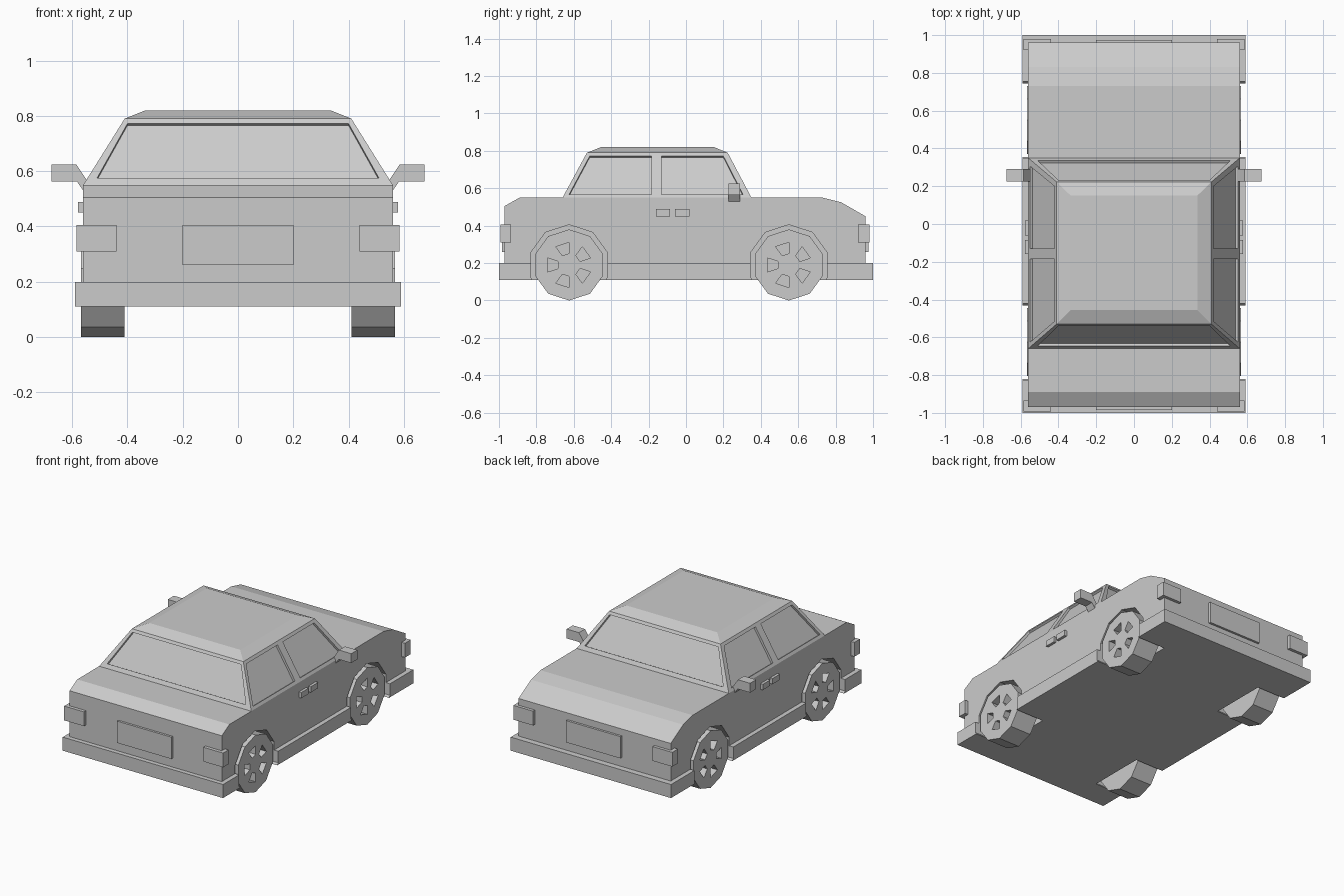
import bpy, bmesh, math
from mathutils import Vector

if "Cube" in bpy.data.objects:
    bpy.data.objects.remove(bpy.data.objects["Cube"])


def add_loft(bm, rings):
    """Closed solid through rings of equal point count."""
    vs = [[bm.verts.new(p) for p in r] for r in rings]
    n = len(vs[0])
    faces = [bm.faces.new(vs[0]), bm.faces.new(vs[-1])]
    for a, b in zip(vs, vs[1:]):
        for i in range(n):
            j = (i + 1) % n
            faces.append(bm.faces.new((a[i], a[j], b[j], b[i])))
    bmesh.ops.recalc_face_normals(bm, faces=faces)
    return faces


def finish(name, bm, mirror=False, cutter=False):
    me = bpy.data.meshes.new(name)
    bm.to_mesh(me)
    bm.free()
    ob = bpy.data.objects.new(name, me)
    bpy.context.collection.objects.link(ob)
    if mirror:
        ob.modifiers.new("mirror", 'MIRROR').use_mirror_merge = False
    if cutter:
        ob.hide_render = True
        ob.display_type = 'WIRE'
    return ob


def solid(name, ring_list, **kw):
    bm = bmesh.new()
    for rings in ring_list:
        add_loft(bm, rings)
    return finish(name, bm, **kw)


def along_x(pts, a, b):
    return [[(x, y, z) for y, z in pts] for x in (a, b)]


def along_y(pts, a, b):
    return [[(x, y, z) for x, z in pts] for y in (a, b)]


def box(x0, x1, y0, y1, z0, z1):
    return along_x([(y0, z0), (y1, z0), (y1, z1), (y0, z1)], x0, x1)


def decagon(yc, r, zc=0.19):
    return [(yc + r * math.sin(i * math.pi / 5), zc + r * math.cos(i * math.pi / 5))
            for i in range(10)]


def cut(ob, cutter):
    m = ob.modifiers.new("cut", 'BOOLEAN')
    m.operation = 'DIFFERENCE'
    m.solver = 'EXACT'
    m.object = cutter


AXLES = (-0.625, 0.55)

# Body shell and lower trim (bumpers and sills), with wheel wells cut out
body = solid("body", [along_x([(-0.97, 0.15), (-0.97, 0.505), (-0.89, 0.55), (0.73, 0.55),
                               (0.83, 0.525), (0.96, 0.45), (0.96, 0.15)], -0.56, 0.56)])
trim = solid("bumpers_and_sills", [box(-0.59, 0.59, -1, 1, 0.11, 0.2)])
wells = solid("wheel_well_cutter", [along_x(decagon(y, 0.215), 0.38, 0.7) for y in AXLES],
              mirror=True, cutter=True)
cut(body, wells)
cut(trim, wells)


# Cabin with chamfered roof
def rect(x, y0, y1, z):
    return [(-x, y0, z), (x, y0, z), (x, y1, z), (-x, y1, z)]


cabin = solid("cabin", [[rect(0.56, -0.66, 0.35, 0.55), rect(0.41, -0.53, 0.223, 0.79),
                         rect(0.335, -0.455, 0.15, 0.82)]])


# Recessed windows
def recess(pts, d=0.015):
    p = [Vector(q) for q in pts]
    n = (p[1] - p[0]).cross(p[2] - p[0]).normalized() * d
    return [[q - n for q in p], [q + n for q in p]]


def side_window(pts):
    return recess([(0.56 - (z - 0.55) * 0.625, y, z) for y, z in pts])


def end_window(base, slope):
    return recess([(x, base + (z - 0.55) * slope, z)
                   for x, z in ((-0.51, 0.575), (0.51, 0.575), (0.4, 0.772), (-0.4, 0.772))])


side_glass = solid("side_window_cutter", [
    side_window([(-0.625, 0.567), (-0.185, 0.567), (-0.185, 0.772), (-0.515, 0.772)]),
    side_window([(-0.13, 0.567), (0.305, 0.567), (0.2, 0.772), (-0.13, 0.772)])],
    mirror=True, cutter=True)
end_glass = solid("end_window_cutter", [end_window(-0.66, 0.542), end_window(0.35, -0.529)],
                  cutter=True)
cut(cabin, side_glass)
cut(cabin, end_glass)

# Wheels: ten-sided, with five pockets between the spokes
for name, y in zip(("front_wheels", "back_wheels"), AXLES):
    bm = bmesh.new()
    add_loft(bm, along_x(decagon(y, 0.19), 0.41, 0.567))
    bm.faces.ensure_lookup_table()
    cap = max(bm.faces, key=lambda f: f.calc_center_median().x)
    c18 = math.cos(math.pi / 10)
    bmesh.ops.inset_region(bm, faces=[cap], thickness=0.073 * c18)
    ring = bmesh.ops.inset_region(bm, faces=[cap], thickness=0.062 * c18)["faces"]

    def angle(f):
        c = f.calc_center_median()
        return math.atan2(c.z - 0.19, c.y - y) + 0.1
    pockets = sorted(ring, key=angle)[::2]
    new = bmesh.ops.extrude_discrete_faces(bm, faces=pockets)["faces"]
    bmesh.ops.translate(bm, verts=list({v for f in new for v in f.verts}), vec=(-0.05, 0, 0))
    finish(name, bm, mirror=True)

# Lamps
solid("front_lamps", [box(0.44, 0.585, -0.992, -0.935, 0.31, 0.405)], mirror=True)
solid("back_lamps", [box(0.44, 0.585, 0.92, 0.98, 0.31, 0.405)], mirror=True)

# Blank plates
solid("front_plate", [box(-0.2, 0.2, -0.985, -0.95, 0.26, 0.405)])
solid("back_plate", [box(-0.2, 0.2, 0.94, 0.975, 0.26, 0.405)])

# Door handles
solid("door_handles", [box(0.55, 0.578, -0.16, -0.085, 0.45, 0.488),
                       box(0.55, 0.578, -0.06, 0.018, 0.45, 0.488)], mirror=True)

# Side mirrors on angled arms
solid("side_mirrors", [along_y([(0.675, 0.625), (0.585, 0.625), (0.545, 0.565), (0.556, 0.525),
                                (0.583, 0.563), (0.675, 0.563)], 0.226, 0.29)], mirror=True)
